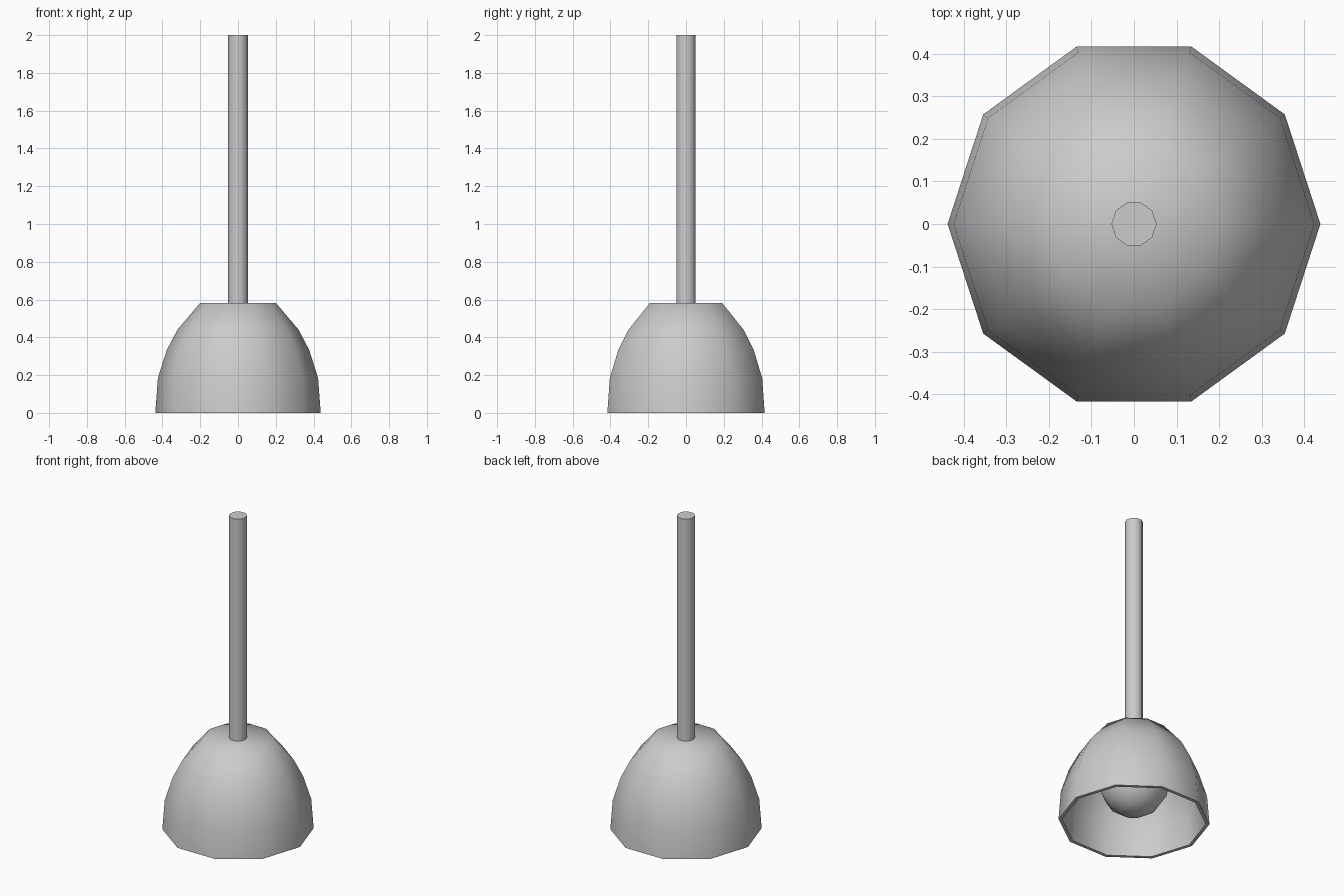
import bpy, bmesh
from math import cos, sin, pi, radians

if "Cube" in bpy.data.objects:
    bpy.data.objects.remove(bpy.data.objects["Cube"])

SIDES = 10


def lathe(name, profile):
    """Spin a list of (radius, z) points around z; radius 0 makes a pole."""
    bm = bmesh.new()
    rings = []
    for r, z in profile:
        if r == 0:
            rings.append([bm.verts.new((0, 0, z))] * SIDES)
        else:
            rings.append([bm.verts.new((r * cos(2 * pi * i / SIDES),
                                        r * sin(2 * pi * i / SIDES), z))
                          for i in range(SIDES)])
    for a, b in zip(rings, rings[1:]):
        for i in range(SIDES):
            j = (i + 1) % SIDES
            corners = tuple(dict.fromkeys((a[i], a[j], b[j], b[i])))
            if len(corners) > 2:      # two poles in a row make no face
                bm.faces.new(corners)
    bmesh.ops.remove_doubles(bm, verts=bm.verts, dist=0.0001)
    bmesh.ops.recalc_face_normals(bm, faces=bm.faces)
    mesh = bpy.data.meshes.new(name)
    bm.to_mesh(mesh)
    bm.free()
    obj = bpy.data.objects.new(name, mesh)
    bpy.context.collection.objects.link(obj)
    bpy.ops.object.select_all(action='DESELECT')
    obj.select_set(True)
    bpy.context.view_layer.objects.active = obj
    bpy.ops.object.shade_smooth_by_angle(angle=radians(55))
    return obj


# Bell shade: outer wall and cap, then the inner cap and wall back to the rim
outer = [(0.438, 0), (0.424, 0.185), (0.377, 0.333), (0.321, 0.44), (0.2, 0.583)]
inner = [(0.187, 0.56), (0.303, 0.427), (0.357, 0.325), (0.403, 0.18), (0.417, 0)]
lathe("lamp_shade", outer + [(0, 0.583), (0, 0.56)] + inner + outer[:1])

# Hanging rod, running through the shade to the bulb
lathe("hanging_rod", [(0, 0.42), (0.053, 0.42), (0.053, 2.0), (0, 2.0)])

# Round bulb inside the shade
R, ZC, N = 0.203, 0.255, 8
ball = [(R * sin(pi * k / N), ZC - R * cos(pi * k / N)) for k in range(1, N)]
lathe("bulb", [(0, ZC - R)] + ball + [(0, ZC + R)])
